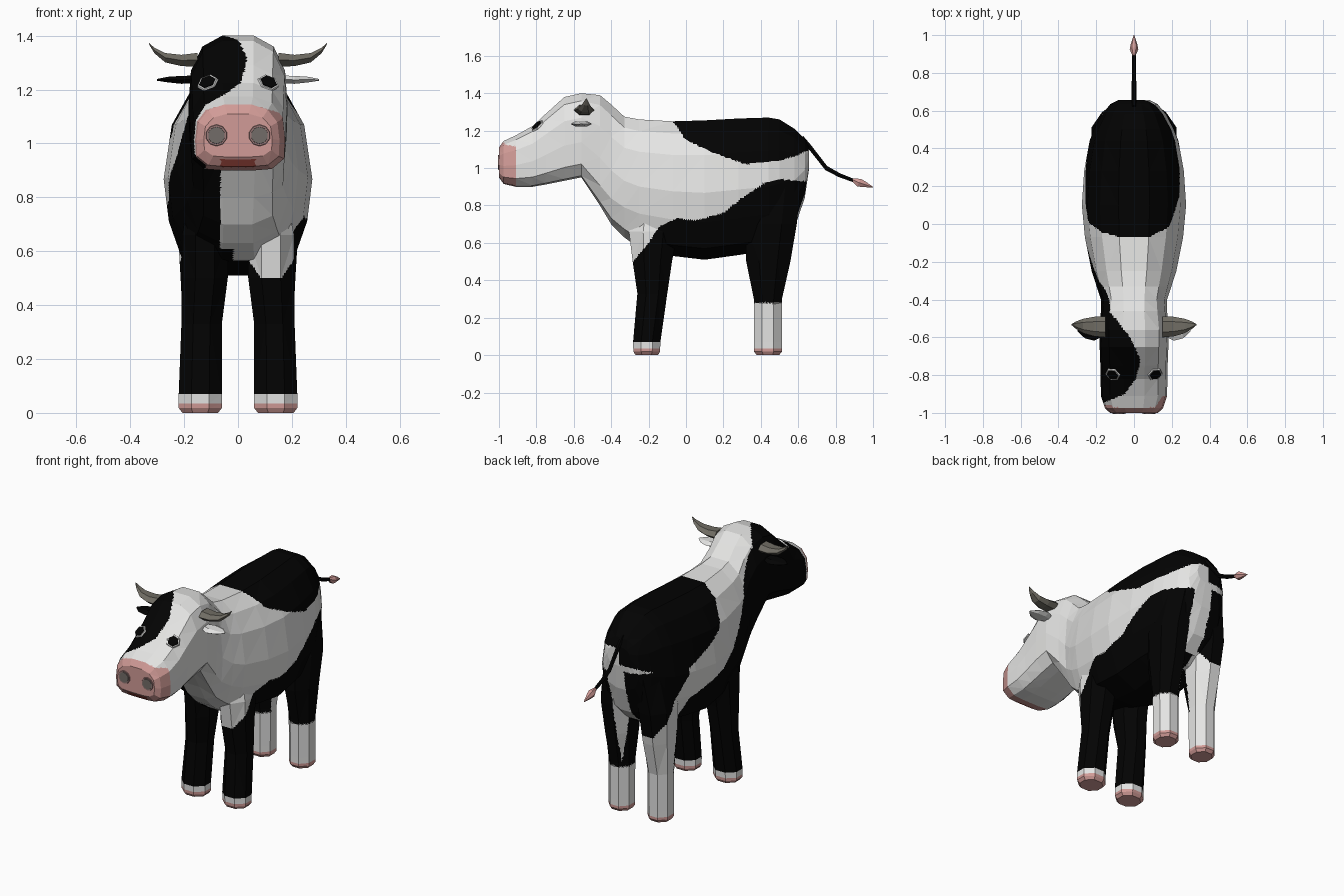
import bpy, bmesh, math
from mathutils import Vector, Matrix
from mathutils.bvhtree import BVHTree

if "Cube" in bpy.data.objects:
    bpy.data.objects.remove(bpy.data.objects["Cube"])

COLOURS = {
    "white_coat": (0.78, 0.78, 0.77), "black_coat": (0.0008, 0.0008, 0.0008),
    "pink_skin": (0.64, 0.33, 0.31), "red_mouth": (0.35, 0.065, 0.05),
    "grey_horn": (0.16, 0.15, 0.125), "nostril_grey": (0.17, 0.15, 0.14),
    "nostril_rim": (0.32, 0.19, 0.185),
}
MATS = {}
for name, col in COLOURS.items():
    MATS[name] = bpy.data.materials.new(name)
    MATS[name].diffuse_color = (*col, 1)
WHITE, BLACK, PINK, RED = range(4)


def lerp(table, t):
    """Piecewise linear lookup in (position, value) pairs."""
    if t <= table[0][0]:
        return table[0][1]
    for (a, va), (b, vb) in zip(table, table[1:]):
        if t <= b:
            return va + (vb - va) * (t - a) / (b - a)
    return table[-1][1]


def loft(rings):
    bm = bmesh.new()
    vs = [[bm.verts.new(p) for p in r] for r in rings]
    n = len(vs[0])
    for a, b in zip(vs, vs[1:]):
        for i in range(n):
            bm.faces.new((a[i], a[(i + 1) % n], b[(i + 1) % n], b[i]))
    bm.faces.new(vs[0])
    bm.faces.new(vs[-1])
    bmesh.ops.recalc_face_normals(bm, faces=bm.faces)
    return bm


def finish(bm, name, mats):
    me = bpy.data.meshes.new(name)
    bm.to_mesh(me)
    bm.free()
    for m in mats:
        me.materials.append(MATS[m])
    ob = bpy.data.objects.new(name, me)
    bpy.context.collection.objects.link(ob)
    return ob


# Borders of the coat patches
HEAD_EDGE = [(-.95, -.17), (-.9, -.05), (-.82, .01), (-.72, .035), (-.6, -.02), (-.5, -.1), (-.43, -.16)]
SADDLE = [(-.07, 1.25), (0, 1.15), (.15, 1.08), (.32, 1.02), (.5, 1.04), (.6, 1.07), (.66, 1.1)]
LOW_RIGHT = [(-.29, .49), (-.2, .6), (-.14, .69), (-.05, .73), (.05, .72), (.2, .76), (.3, .84),
             (.42, .92), (.5, .94), (.62, .93)]
LOW_LEFT = [(-.46, 1.33), (-.42, 1.28), (-.3, 1.1), (-.2, .96), (0, .79), (.3, .72), (.4, .55), (.43, 0)]


def coat(c, n):
    x, y, z = c
    if z < .035:
        return PINK
    if y < (-.96 if x < -.12 else -.912) and z < 1.145 - .3 * max(0, abs(x) - .05):
        return RED if abs(x) < .065 and z < .94 and y < -.965 else PINK
    if y < -.46 and z > .8:                              # head
        if n.z < -.85 or abs(x) < .065 and z < .98:
            return WHITE
        return BLACK if x < (lerp(HEAD_EDGE, y) if z > .96 else -.065) else WHITE
    if y > -.07:                                         # saddle on the back
        drop = .1 * min(1, (y + .07) / .1) if x < 0 else 0
        if z > lerp(SADDLE, y) - drop:
            return BLACK
    if z < .07 or (y > .25 and z < .28):                 # socks
        return WHITE
    if abs(x) < .066 and y < -.3 and z > .58:            # chest strip
        return WHITE
    if y > .5 and -.03 < x < .09:                        # seam under the tail
        return WHITE
    if x > -.02:
        return BLACK if z < lerp(LOW_RIGHT, y) else WHITE
    if y > .33 and .5 + (.6 - y) * 1.4 < z < .96:        # left thigh
        return BLACK
    return BLACK if z < lerp(LOW_LEFT, y) else WHITE


def paint(bm):
    """Cut faces small without changing the shape, then colour by rule."""
    bmesh.ops.triangulate(bm, faces=bm.faces)
    for _ in range(7):
        long = [e for e in bm.edges if e.calc_length() > .017]
        if not long:
            break
        bmesh.ops.subdivide_edges(bm, edges=long, cuts=1)
        bmesh.ops.triangulate(bm, faces=[f for f in bm.faces if len(f.verts) > 3])
    bm.normal_update()
    for f in bm.faces:
        f.material_index = coat(f.calc_center_median(), f.normal)


COAT_MATS = ["white_coat", "black_coat", "pink_skin", "red_mouth"]

# Body and head: one loft from muzzle to rump (y, bottom, top, half width, head-ness)
HEAD_PROF = [(.32, 1), (.72, .91), (.95, .71), (1, .42), (.98, .16), (.72, .02), (.35, 0)]
BODY_PROF = [(.3, 1), (.65, .91), (.89, .75), (1, .48), (.93, .27), (.75, .08), (.27, 0)]
SECTIONS = [
    (-1.0, .95, 1.11, .127, 1), (-.975, .915, 1.145, .154, 1), (-.91, .9, 1.175, .175, 1),
    (-.82, .9, 1.225, .177, 1), (-.75, .912, 1.29, .178, 1), (-.65, .932, 1.38, .182, 1),
    (-.56, .95, 1.4, .184, 1), (-.46, .8, 1.39, .175, .8), (-.4, .7, 1.34, .175, .5),
    (-.33, .63, 1.275, .198, .2), (-.25, .57, 1.26, .224, 0), (-.07, .53, 1.25, .26, 0),
    (.1, .51, 1.255, .276, 0), (.28, .535, 1.265, .264, 0), (.44, .56, 1.27, .235, 0),
    (.5, .6, 1.26, .212, 0), (.58, .68, 1.21, .17, 0), (.635, .84, 1.155, .125, 0), (.657, .99, 1.11, .08, 0)]
rings = []
for y, lo, hi, w, t in SECTIONS:
    half = []
    for (hu, hv), (bu, bv) in zip(HEAD_PROF, BODY_PROF):
        u, v = bu + (hu - bu) * t, bv + (hv - bv) * t
        half.append((u * w, lo + v * (hi - lo)))
    rings.append([Vector((x, y, z)) for x, z in half] + [Vector((-x, y, z)) for x, z in reversed(half)])
body = loft(rings)
surface = BVHTree.FromBMesh(body)
paint(body)
finish(body, "body_and_head", COAT_MATS)


def octagon(cx, cy, z, rx, ry):
    k = 1 / math.cos(math.pi / 8)
    return [Vector((cx + rx * k * math.cos(a), cy + ry * k * math.sin(a), z))
            for a in (math.pi / 8 + i * math.pi / 4 for i in range(8))]


# Legs with hooves (z, centre x, centre y, radius x, radius y)
FRONT = [(0, .14, -.21, .066, .06), (.018, .14, -.21, .08, .071), (.035, .14, -.21, .08, .072),
         (.07, .14, -.21, .08, .073), (.33, .135, -.18, .075, .08), (.5, .123, -.18, .085, .105),
         (.66, .122, -.175, .086, .13), (.8, .12, -.18, .06, .08)]
HIND = [(0, .133, .438, .058, .06), (.018, .133, .438, .069, .074), (.035, .133, .438, .069, .074),
        (.07, .133, .438, .069, .074), (.3, .133, .438, .07, .075), (.5, .13, .44, .083, .118),
        (.7, .13, .455, .095, .137), (.92, .1, .475, .09, .14), (1.0, .09, .47, .06, .1)]
for label, spec in (("front", FRONT), ("hind", HIND)):
    for side, s in (("right", 1), ("left", -1)):
        leg = loft([octagon(s * cx, cy, z, rx, ry) for z, cx, cy, rx, ry in spec])
        paint(leg)
        finish(leg, f"{label}_leg_{side}", COAT_MATS)


def spike(name, mat, spec, s):
    """Sideways tapered part: (x, y, z, radius y, radius z)."""
    r = [[Vector((s * x, y + ry * math.cos(a), z + rz * math.sin(a)))
          for a in (i * math.pi / 3 for i in range(6))] for x, y, z, ry, rz in spec]
    finish(loft(r), name, [mat])


def plate(name, mat, x, z, r, sides, lift):
    """Thin disc laid on the face of the head."""
    loc, nor, _, _ = surface.ray_cast(Vector((x, -2, z)), Vector((0, 1, 0)))
    if nor.y > 0:
        nor = -nor
    bm = bmesh.new()
    m = Matrix.Translation(loc + nor * lift) @ nor.to_track_quat('Z', 'Y').to_matrix().to_4x4()
    bmesh.ops.create_cone(bm, cap_ends=True, segments=sides, radius1=r, radius2=r * .92, depth=.008, matrix=m)
    finish(bm, name, [mat])


# Horns, ears, eyes and nostrils
for side, s in (("right", 1), ("left", -1)):
    spike("horn_" + side, "grey_horn",
          [(.15, -.545, 1.31, .055, .03), (.21, -.543, 1.308, .052, .024), (.27, -.54, 1.318, .038, .02),
           (.31, -.535, 1.345, .018, .012), (.33, -.533, 1.37, .003, .003)], s)
    spike("ear_" + side, "white_coat" if s > 0 else "black_coat",
          [(.16, -.56, 1.238, .03, .016), (.21, -.56, 1.236, .058, .017), (.26, -.56, 1.237, .045, .012),
           (.3, -.56, 1.236, .008, .004)], s)
    plate("eye_rim_" + side, "white_coat", s * .112, 1.224, .042, 6, .002)
    plate("eye_" + side, "black_coat", s * .112, 1.224, .034, 6, .005)
    plate("nostril_rim_" + side, "nostril_rim", s * .08, 1.03, .042, 10, .0)
    plate("nostril_" + side, "nostril_grey", s * .08, 1.03, .034, 10, .002)


def tube(name, mat, spec):
    """Part running backwards along y: (y, z, radius)."""
    r = [[Vector((rad * math.cos(a), y + .5 * rad * math.sin(a), z + rad * math.sin(a)))
          for a in (i * math.pi / 3 for i in range(6))] for y, z, rad in spec]
    finish(loft(r), name, [mat])


# Tail and its tuft
tube("tail", "black_coat", [(.62, 1.16, .014), (.66, 1.115, .013), (.75, 1.0, .012), (.82, .962, .011), (.91, .928, .009)])
tube("tail_tuft", "pink_skin", [(.89, .938, .008), (.925, .922, .023), (.95, .914, .018), (.999, .898, .002)])

for m in bpy.data.materials:
    if m.users and not m.is_grease_pencil:
        m.use_nodes = True
        m.node_tree.nodes["Principled BSDF"].inputs["Base Color"].default_value = m.diffuse_color
